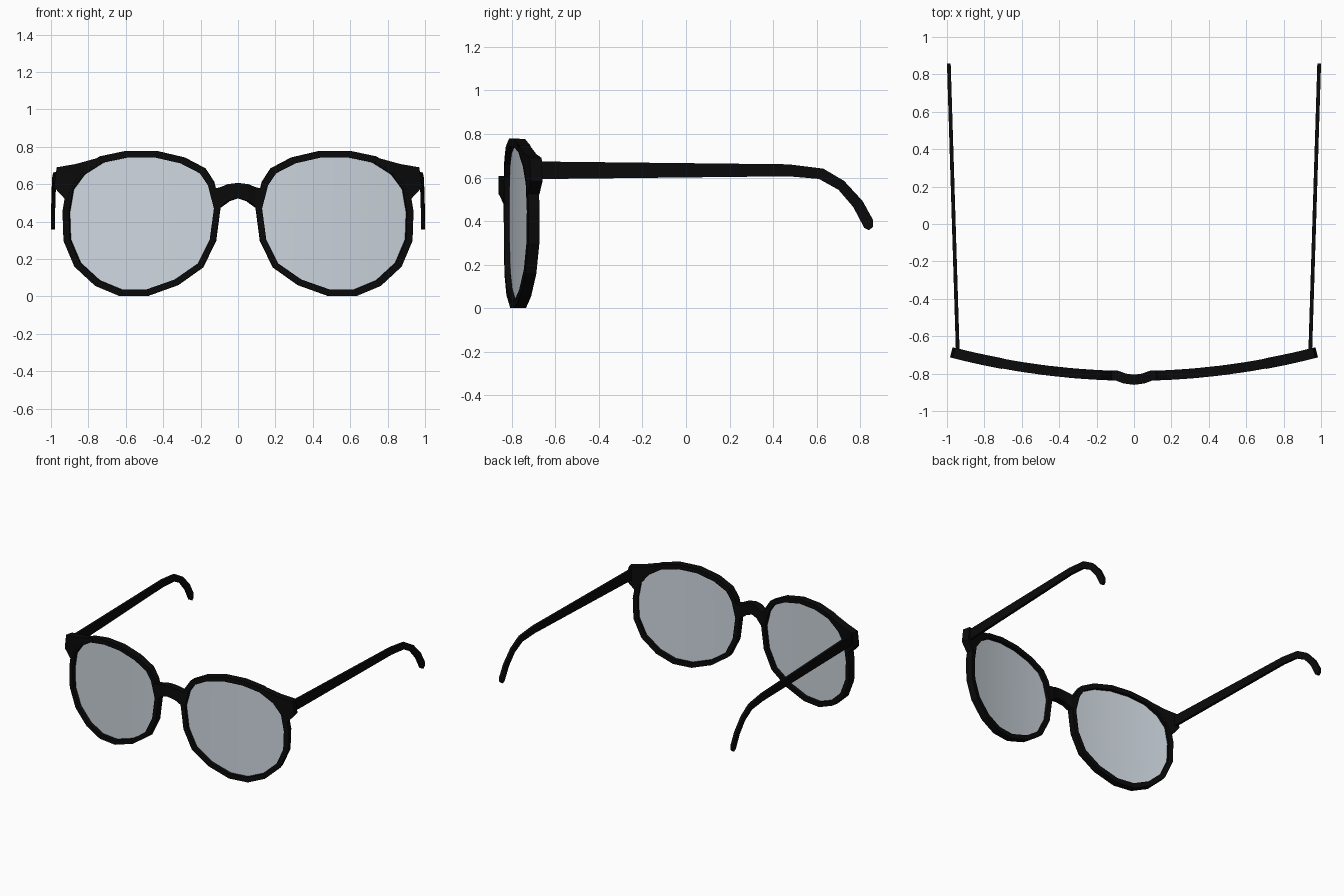
import bpy, bmesh

if "Cube" in bpy.data.objects:
    bpy.data.objects.remove(bpy.data.objects["Cube"])


def material(name, color):
    m = bpy.data.materials.new(name)
    m.diffuse_color = color
    m.use_nodes = True
    m.node_tree.nodes["Principled BSDF"].inputs["Base Color"].default_value = m.diffuse_color
    return m


BLACK = material("black_plastic", (0.003, 0.003, 0.003, 1))
GLASS = material("grey_lens", (0.62, 0.68, 0.74, 1))


def wrap(x, z):
    """Place a front-view point on the gently curved face of the glasses."""
    return (x, -0.812 + 0.132 * x * x, z)


def finish(name, bm, mat, thick=0):
    """Mirror a sheet to the other side and optionally give it thickness."""
    bmesh.ops.recalc_face_normals(bm, faces=bm.faces)
    bm.normal_update()
    # face the sheet forward (-y)
    if sum(f.normal.y * f.calc_area() for f in bm.faces) > 0:
        bmesh.ops.reverse_faces(bm, faces=bm.faces)
    mesh = bpy.data.meshes.new(name)
    bm.to_mesh(mesh)
    bm.free()
    mesh.materials.append(mat)
    ob = bpy.data.objects.new(name, mesh)
    bpy.context.collection.objects.link(ob)
    ob.modifiers.new("mirror", 'MIRROR')
    if thick:
        sol = ob.modifiers.new("thickness", 'SOLIDIFY')
        sol.thickness, sol.offset = thick, 0
    return ob


def strip(name, side_a, side_b, thick, closed=False):
    """Sheet of quads between two rows of 3D points."""
    bm = bmesh.new()
    a = [bm.verts.new(p) for p in side_a]
    b = [bm.verts.new(p) for p in side_b]
    n = len(a)
    for i in range(n if closed else n - 1):
        j = (i + 1) % n
        bm.faces.new((a[i], a[j], b[j], b[i]))
    return finish(name, bm, BLACK, thick)


# Lens opening outline, front view (x, z)
opening = [(.62, .037), (.487, .037), (.337, .09), (.214, .176), (.15, .305),
           (.128, .47), (.16, .594), (.203, .658), (.305, .711), (.444, .743),
           (.588, .743), (.717, .716), (.818, .652), (.877, .572),
           (.898, .449), (.893, .305), (.84, .18), (.738, .086)]
CX, CZ = .513, .39


def grow(sx, sz):
    return [(CX + (x - CX) * sx, CZ + (z - CZ) * sz) for x, z in opening]


# Rims
strip("rims", [wrap(*p) for p in opening], [wrap(*p) for p in grow(1.09, 1.1)],
      0.052, closed=True)

# Lenses: outline cut into vertical bands, then curved
bm = bmesh.new()
bm.faces.new([bm.verts.new((x, 0, z)) for x, z in grow(1.02, 1.02)])
for k in range(2, 18):
    bmesh.ops.bisect_plane(bm, geom=bm.verts[:] + bm.edges[:] + bm.faces[:],
                           plane_co=(k * 0.05 + 0.02, 0, 0), plane_no=(1, 0, 0))
for v in bm.verts:
    v.co = wrap(v.co.x, v.co.z)
for f in bm.faces:
    f.smooth = True
finish("lenses", bm, GLASS)

# Flared corner pieces that hold the temples
corner_out = [(.70, .752), (.86, .708), (.963, .69), (.977, .583), (.922, .524)]
corner_in = [(.70, .735), (.80, .68), (.85, .64), (.89, .575), (.905, .52)]
strip("corner_pieces", [wrap(*p) for p in corner_out],
      [wrap(*p) for p in corner_in], 0.056)

# Nose bridge, arched upward and bulging forward
bridge_top = [(0, -.833, .607), (.05, -.826, .60), (.09, -.811, .583), (.135, -.809, .575)]
bridge_low = [(0, -.833, .524), (.05, -.826, .51), (.09, -.811, .478), (.108, -.81, .468)]
strip("nose_bridge", bridge_top, bridge_low, 0.054)


# Temples, side profile (y, z), spreading slightly toward the ears
def temple_point(y, z):
    return (.943 + (y + .66) * .031, y, z)


temple_top = [(-.69, .674), (.47, .661), (.63, .641), (.725, .585),
              (.81, .493), (.858, .406), (.858, .375)]
temple_low = [(-.69, .593), (.47, .606), (.61, .594), (.70, .544),
              (.768, .465), (.818, .37), (.84, .358)]
strip("temples", [temple_point(*p) for p in temple_top],
      [temple_point(*p) for p in temple_low], 0.02)
